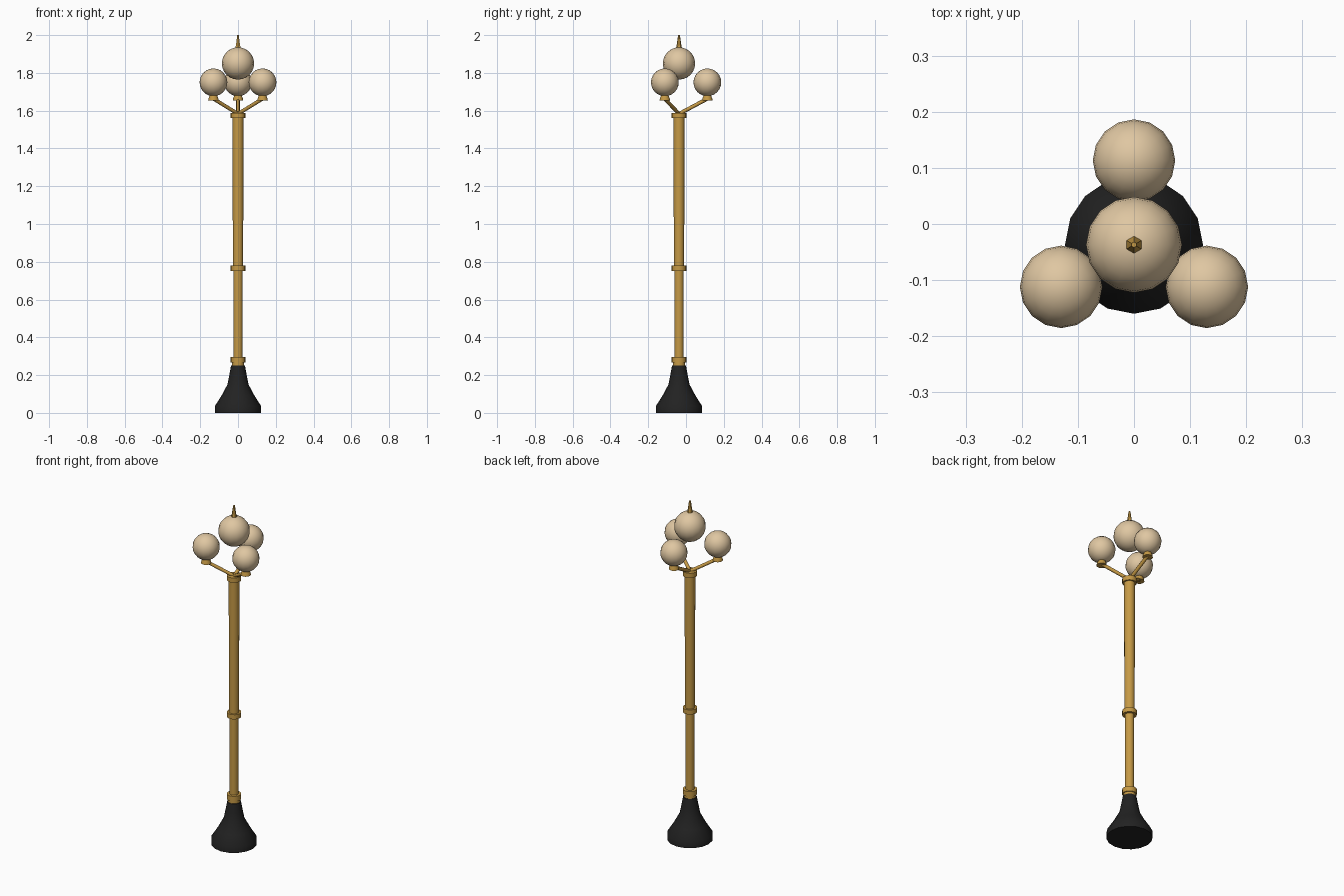
import bpy, bmesh, math
from mathutils import Vector, Matrix

if "Cube" in bpy.data.objects:
    bpy.data.objects.remove(bpy.data.objects["Cube"])

CY = -0.037  # pole axis is offset so the model's bounds are centred


def material(name, rgb):
    m = bpy.data.materials.new(name)
    m.diffuse_color = (*rgb, 1)
    m.use_nodes = True
    m.node_tree.nodes["Principled BSDF"].inputs["Base Color"].default_value = m.diffuse_color
    return m


BRASS = material("brass", (0.56, 0.32, 0.06))
BLACK = material("black_iron", (0.016, 0.016, 0.016))
CREAM = material("cream_glass", (0.74, 0.57, 0.36))


def finish(name, bm, mat, angle=40):
    bmesh.ops.recalc_face_normals(bm, faces=bm.faces)
    me = bpy.data.meshes.new(name)
    bm.to_mesh(me)
    bm.free()
    ob = bpy.data.objects.new(name, me)
    bpy.context.collection.objects.link(ob)
    me.materials.append(mat)
    bpy.ops.object.select_all(action='DESELECT')
    ob.select_set(True)
    bpy.context.view_layer.objects.active = ob
    bpy.ops.object.shade_smooth_by_angle(angle=math.radians(angle))
    return ob


def lathe(name, profile, mat, x=0, y=CY, sides=16, turn=0, angle=40):
    """Closed solid of revolution from (radius, z) pairs, bottom to top."""
    bm = bmesh.new()
    rings = []
    for r, z in profile:
        rings.append([bm.verts.new((x + r * math.cos(turn + math.tau * i / sides),
                                    y + r * math.sin(turn + math.tau * i / sides), z))
                      for i in range(sides)])
    for a, b in zip(rings, rings[1:]):
        for i in range(sides):
            j = (i + 1) % sides
            bm.faces.new((a[i], a[j], b[j], b[i]))
    bm.faces.new(rings[0])
    bm.faces.new(rings[-1])
    return finish(name, bm, mat, angle)


def globe(name, x, y, z, r):
    bm = bmesh.new()
    bmesh.ops.create_uvsphere(bm, u_segments=16, v_segments=12, radius=r,
                              matrix=Matrix.Translation((x, y, z)))
    return finish(name, bm, CREAM, 60)


def rod(name, a, b, r, sides=8):
    a, b = Vector(a), Vector(b)
    d = b - a
    bm = bmesh.new()
    bmesh.ops.create_cone(bm, cap_ends=True, segments=sides, radius1=r, radius2=r, depth=d.length,
                          matrix=Matrix.Translation((a + b) / 2) @ d.to_track_quat('Z', 'Y').to_matrix().to_4x4())
    return finish(name, bm, BRASS, 50)


# Flared foot
lathe("base", [(0.123, 0), (0.123, 0.035), (0.088, 0.09), (0.056, 0.15), (0.046, 0.2), (0.037, 0.25)],
      BLACK)

# Pole, slightly wider towards the top
lathe("pole_neck", [(0.033, 0.245), (0.033, 0.268)], BRASS)
lathe("lower_pole", [(0.024, 0.26), (0.025, 0.77)], BRASS)
lathe("upper_pole", [(0.027, 0.76), (0.0295, 1.57)], BRASS)

# Collars
for name, z0, z1 in (("lower_collar", 0.266, 0.296), ("middle_collar", 0.752, 0.779),
                     ("upper_collar", 1.56, 1.588)):
    lathe(name, [(0.039, z0), (0.039, z1)], BRASS)

# Three arms with cups and globes
for k in range(3):
    a = math.radians(90 + 120 * k)
    x, y = 0.15 * math.cos(a), CY + 0.15 * math.sin(a)
    rod(f"arm_{k + 1}", (0, CY, 1.583), (x, y, 1.663), 0.010)
    lathe(f"cup_{k + 1}", [(0.028, 1.654), (0.026, 1.664), (0.018, 1.685)], BRASS, x, y, 12)
    globe(f"globe_{k + 1}", x, y, 1.75, 0.0735)

# Top globe and finial
globe("top_globe", 0, CY, 1.85, 0.0855)
lathe("finial", [(0.017, 1.925), (0.011, 1.955), (0.005, 2.0)], BRASS, sides=6,
      turn=math.pi / 6, angle=30)
